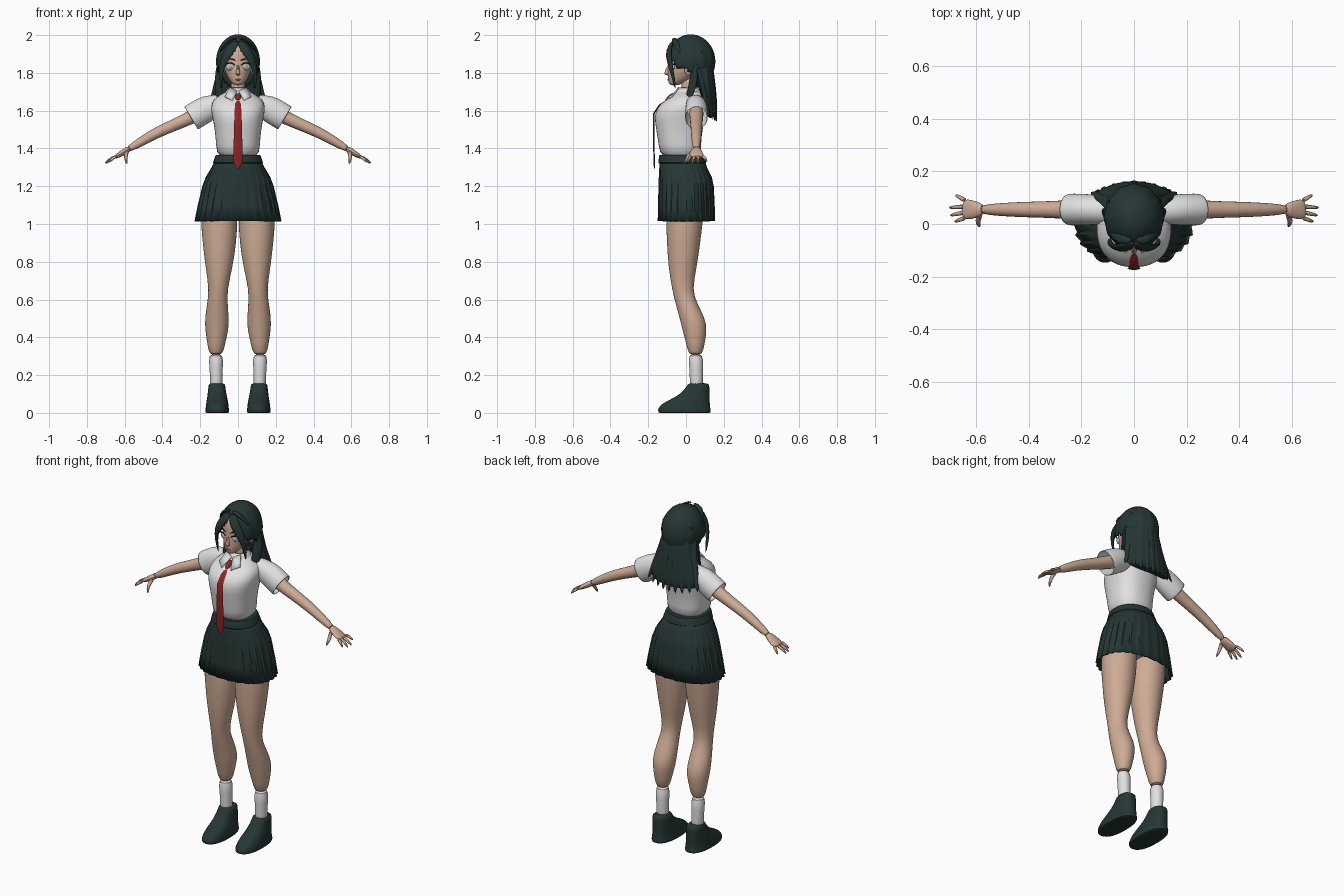
import bpy, bmesh
from math import sin, cos, pi, radians, copysign
from mathutils import Vector, Matrix

default_cube = bpy.data.objects.get("Cube")
if default_cube:
    bpy.data.objects.remove(default_cube)


def material(name, *rgb):
    mat = bpy.data.materials.new(name)
    mat.use_nodes = True
    mat.diffuse_color = (*rgb, 1)
    mat.node_tree.nodes["Principled BSDF"].inputs["Base Color"].default_value = (*rgb, 1)
    return mat


SKIN = material("skin", 0.62, 0.41, 0.30)
WHITE = material("white cloth", 0.75, 0.75, 0.76)
DARK = material("dark green black", 0.019, 0.037, 0.036)
RED = material("tie red", 0.27, 0.018, 0.018)
GREY = material("iris grey", 0.42, 0.43, 0.47)
LIP = material("lip brown", 0.38, 0.19, 0.15)
BLACK = material("lash black", 0.008, 0.009, 0.01)
parts = []


def finish(name, bm, mat, mirror=False, smooth=1, thickness=0):
    """Turn a bmesh into a named object with its modifiers."""
    bmesh.ops.recalc_face_normals(bm, faces=bm.faces)
    mesh = bpy.data.meshes.new(name)
    bm.to_mesh(mesh)
    bm.free()
    mesh.materials.append(mat)
    obj = bpy.data.objects.new(name, mesh)
    bpy.context.collection.objects.link(obj)
    if mirror:
        modifier = obj.modifiers.new("mirror", "MIRROR")
        modifier.use_mirror_merge = False
    if thickness:
        obj.modifiers.new("thickness", "SOLIDIFY").thickness = thickness
    if smooth:
        modifier = obj.modifiers.new("smooth", "SUBSURF")
        modifier.levels = modifier.render_levels = smooth
    parts.append(obj)
    return obj


def loft(name, rings, mat, capped=True, **options):
    """Bridge a list of equal point rings."""
    bm = bmesh.new()
    loops = [[bm.verts.new(p) for p in ring] for ring in rings]
    count = len(loops[0])
    for low, high in zip(loops, loops[1:]):
        for i in range(count):
            j = (i + 1) % count
            bm.faces.new((low[i], low[j], high[j], high[i]))
    if capped:
        bm.faces.new(loops[0])
        bm.faces.new(loops[-1])
    return finish(name, bm, mat, **options)


def column(name, rows, mat, sides=20, power=2, bow=0, ripple=None, **options):
    """Upright loft; each row is height, centre x, front y, back y, half width."""
    rings = []
    for k, (z, x, front, back, half) in enumerate(rows):
        ring = []
        for i in range(sides):
            a = 2 * pi * i / sides
            c, s = (copysign(abs(f) ** (2 / power), f) for f in (cos(a), sin(a)))
            grow = ripple(i, k / (len(rows) - 1)) if ripple else 1
            px = x + half * c * grow
            py = (front + back) / 2 + (back - front) / 2 * s * grow - bow * px * px
            ring.append(Vector((px, py, z)))
        rings.append(ring)
    return loft(name, rings, mat, **options)


def tube(name, path, sizes, mat, hint=(0, 0, 1), sides=10, **options):
    """Loft along a path; sizes are half width and half thickness per point."""
    points = [Vector(p) for p in path]
    rings = []
    for i, point in enumerate(points):
        along = (points[min(i + 1, len(points) - 1)] - points[max(i - 1, 0)]).normalized()
        side = along.cross(Vector(hint)).normalized()
        up = side.cross(along)
        w, h = sizes[i]
        angles = [2 * pi * k / sides for k in range(sides)]
        rings.append([point + side * w * cos(a) + up * h * sin(a) for a in angles])
    return loft(name, rings, mat, **options)


def ball(name, centre, radii, mat, turn=0, **options):
    bm = bmesh.new()
    bmesh.ops.create_uvsphere(bm, u_segments=16, v_segments=10, radius=1)
    place = Matrix.Translation(centre) @ Matrix.Rotation(radians(turn), 4, "Z")
    bm.transform(place @ Matrix.Diagonal((*radii, 1)))
    return finish(name, bm, mat, smooth=0, **options)


# Legs, socks and shoes
column("legs", [
    (1.15, .1, -.1, .1, .095), (1.02, .1, -.107, .092, .099), (.9, .098, -.102, .076, .09),
    (.78, .1, -.095, .06, .074), (.65, .105, -.074, .032, .048), (.58, .109, -.056, .06, .055),
    (.5, .112, -.034, .102, .064), (.44, .112, -.02, .112, .063), (.37, .115, 0, .1, .048),
    (.3, .117, .014, .087, .036)], SKIN, mirror=True)
column("socks", [
    (.32, .117, .009, .093, .042), (.24, .116, .018, .09, .035), (.17, .115, .02, .09, .033),
    (.12, .115, .02, .09, .033)], WHITE, mirror=True)
column("shoes", [
    (.16, .112, .01, .122, .043), (.14, .112, .005, .124, .045), (.1, .111, -.03, .126, .05),
    (.07, .11, -.085, .126, .056), (.045, .11, -.135, .128, .06), (.022, .11, -.148, .13, .062),
    (.018, .11, -.15, .134, .064), (0, .11, -.148, .132, .063), (0, .11, -.14, .124, .056)],
    DARK, power=2.4, mirror=True)

# Hips and pleated skirt
column("hips", [(1.3, 0, -.11, .1, .12), (1.15, 0, -.1, .11, .16), (1.07, 0, -.07, .08, .12)], SKIN)


def pleat(i, t):
    return 1 - t ** 0.5 * (0, 0.015, 0.03, 0.045)[i % 4]


column("skirt", [
    (1.35, 0, -.136, .094, .115), (1.3, 0, -.142, .112, .14), (1.25, 0, -.145, .137, .17),
    (1.2, 0, -.147, .148, .189), (1.1, 0, -.149, .153, .213), (1.015, 0, -.151, .155, .23)],
    DARK, sides=104, power=2.3, ripple=pleat, capped=False, smooth=0, thickness=.006)
column("waistband", [
    (1.365, 0, -.14, .092, .117), (1.36, 0, -.143, .095, .12), (1.325, 0, -.146, .106, .132),
    (1.32, 0, -.142, .102, .128)], DARK, sides=40, power=2.2, smooth=0)

# Blouse, sleeves and collar
column("blouse", [
    (1.34, 0, -.135, .085, .112), (1.42, 0, -.145, .078, .116), (1.5, 0, -.158, .088, .123),
    (1.57, 0, -.17, .102, .137), (1.62, 0, -.153, .112, .146), (1.66, 0, -.104, .108, .132),
    (1.69, 0, -.06, .092, .085), (1.71, 0, -.03, .065, .045)], WHITE, sides=28, power=2.35)
tube("sleeves", [(.08, .05, 1.645), (.16, .055, 1.614), (.21, .055, 1.584), (.25, .055, 1.56)],
     [(.05, .045), (.06, .073), (.062, .072), (.062, .073)], WHITE,
     sides=16, capped=False, mirror=True, thickness=.005)
column("collar_band", [
    (1.725, 0, -.034, .062, .05), (1.7, 0, -.055, .078, .066), (1.668, 0, -.075, .095, .088)],
    WHITE, capped=False, thickness=.006)
flap = bmesh.new()
flap.faces.new([flap.verts.new(p) for p in (
    (.004, -.05, 1.70), (.045, -.035, 1.722), (.068, -.075, 1.67), (.03, -.108, 1.652))])
finish("collar_flaps", flap, WHITE, mirror=True, smooth=0, thickness=.007)

# Tie
tube("tie_knot", [(0, -.062, 1.69), (0, -.085, 1.672), (0, -.108, 1.648)],
     [(.014, .01), (.02, .014), (.011, .009)], RED, hint=(0, -1, 0))
tube("tie_blade", [
    (0, -.1, 1.655), (0, -.14, 1.63), (0, -.17, 1.585), (0, -.171, 1.5), (0, -.17, 1.4),
    (0, -.168, 1.325), (0, -.167, 1.293)],
    [(.012, .004), (.016, .004), (.019, .004), (.021, .004), (.024, .004), (.025, .004),
     (.004, .003)], RED, hint=(0, -1, 0), smooth=0)

# Arms and hands
tube("arms", [(x, .055, z) for x, z in (
    (.14, 1.62), (.25, 1.563), (.34, 1.523), (.43, 1.484), (.51, 1.438), (.59, 1.39))],
    [(r, r) for r in (.045, .038, .033, .031, .026, .019)], SKIN, mirror=True)
tube("palms", [(.57, .055, 1.402), (.6, .054, 1.384), (.635, .056, 1.362), (.655, .057, 1.352)],
     [(.02, .018), (.034, .017), (.042, .014), (.036, .009)], SKIN, mirror=True)
for finger, base, tip in (("index", .025, (.685, .008, 1.325)), ("middle", .046, (.703, .032, 1.318)),
                          ("ring", .067, (.707, .062, 1.32)), ("little", .088, (.682, .112, 1.328))):
    start, end = Vector((.64, base, 1.36)), Vector(tip)
    knuckle = start.lerp(end, .5) + Vector((0, 0, .007))
    tube(finger + "_fingers", [start, knuckle, end], [(.01, .01), (.009, .009), (.005, .005)],
         SKIN, sides=8, mirror=True)
tube("thumbs", [(.585, .04, 1.388), (.598, .01, 1.357), (.587, -.012, 1.315)],
     [(.014, .014), (.011, .011), (.006, .006)], SKIN, hint=(1, 0, 0), sides=8, mirror=True)

# Neck, head and face
column("neck", [(1.66, 0, -.02, .06, .045), (1.72, 0, -.022, .05, .036), (1.79, 0, -.03, .055, .037)], SKIN)
column("head", [
    (1.733, 0, -.085, -.045, .018), (1.75, 0, -.093, 0, .038), (1.78, 0, -.098, .05, .058),
    (1.82, 0, -.096, .09, .073), (1.86, 0, -.094, .11, .081), (1.9, 0, -.095, .12, .084),
    (1.94, 0, -.078, .11, .076), (1.97, 0, -.035, .075, .042)], SKIN, sides=24)
column("nose", [
    (1.786, 0, -.1, -.08, .01), (1.794, 0, -.119, -.08, .014), (1.81, 0, -.112, -.08, .01),
    (1.845, 0, -.098, -.08, .006)], SKIN, sides=10)
ball("lips", (0, -.093, 1.764), (.016, .006, .004), LIP)
ball("ears", (.08, .012, 1.815), (.01, .02, .03), SKIN, turn=15, mirror=True)
ball("eyes", (.042, -.074, 1.832), (.025, .012, .019), WHITE, turn=25, mirror=True)
ball("irises", (.041, -.081, 1.832), (.012, .008, .015), GREY, turn=25, mirror=True)
tube("lashes", [(.014, -.094, 1.838), (.028, -.094, 1.852), (.048, -.086, 1.854), (.07, -.063, 1.842)],
     [(.002, .003), (.004, .004), (.004, .004), (.003, .003)], BLACK, sides=6, mirror=True)
tube("eyebrows", [(.012, -.097, 1.866), (.04, -.088, 1.876), (.066, -.068, 1.872)],
     [(.003, .004), (.003, .004), (.002, .002)], BLACK, sides=6, mirror=True)

# Hair cap, opened over the face
cap = bmesh.new()
bmesh.ops.create_uvsphere(cap, u_segments=48, v_segments=24, radius=1)
for v in cap.verts:
    groove = 1 + .02 * cos(12 * v.co.to_2d().angle_signed(Vector((0, 1)), 0)) * v.co.to_2d().length
    v.co = Vector((v.co.x * .108 * groove, .025 + v.co.y * .122 * groove, 1.86 + v.co.z * .138))
opening = [f for f in cap.faces if f.calc_center_median().y < .03
           and f.calc_center_median().z < 1.945 - 1.3 * abs(f.calc_center_median().x)]
bmesh.ops.delete(cap, geom=opening, context="FACES")
finish("hair_cap", cap, DARK, smooth=0, thickness=-.006)

# Long back hair with hanging locks
column("back_hair", [
    (1.88, 0, .03, .138, .097), (1.78, 0, .045, .148, .103), (1.7, 0, .075, .157, .125),
    (1.62, 0, .1, .163, .158), (1.56, 0, .118, .166, .15)], DARK, sides=48, bow=1.2,
    ripple=lambda i, t: 1 + .03 * cos(i * pi / 2), smooth=1)
for n in range(-4, 5):
    f = n / 4
    spread = f * f
    tube("back_lock", [
        (f * .085, .125 - .08 * spread, 1.9), (f * .1, .14 - .06 * spread, 1.78),
        (f * .13, .155 - .05 * spread, 1.66), (f * .165, .162 - .04 * spread, 1.53 + .03 * spread)],
        [(.017, .01), (.021, .012), (.024, .012), (.007, .004)], DARK,
        hint=(f * .7, 1, 0), sides=8)

# Front locks swept from the parting, and side locks over the collar
tube("front_locks", [
    (.004, -.065, 1.972), (.042, -.096, 1.925), (.08, -.088, 1.86), (.094, -.07, 1.79), (.09, -.055, 1.71)],
    [(.02, .008), (.03, .012), (.022, .011), (.013, .008), (.004, .003)], DARK,
    hint=(.5, -.85, 0), mirror=True)
tube("side_locks", [(.09, .04, 1.88), (.102, .045, 1.8), (.104, .035, 1.73), (.1, .01, 1.655)],
     [(.02, .012), (.026, .013), (.03, .013), (.024, .006)], DARK, hint=(.7, -.7, 0), mirror=True)
for n in range(4):
    reach = .03 + n * .02
    tube("crown_locks", [
        (.004, -.06 + n * .04, 1.982), (.05, -.065 + n * .045, 1.978), (.1, -.02 + n * .035, 1.9)],
        [(.01, .005), (.022, .01), (.012, .006)], DARK, hint=(.5, 0, 1), sides=8, mirror=True)

# Smooth shading with kept creases
bpy.ops.object.select_all(action="DESELECT")
for obj in parts:
    obj.select_set(True)
bpy.context.view_layer.objects.active = parts[0]
bpy.ops.object.shade_smooth_by_angle(angle=radians(40))
